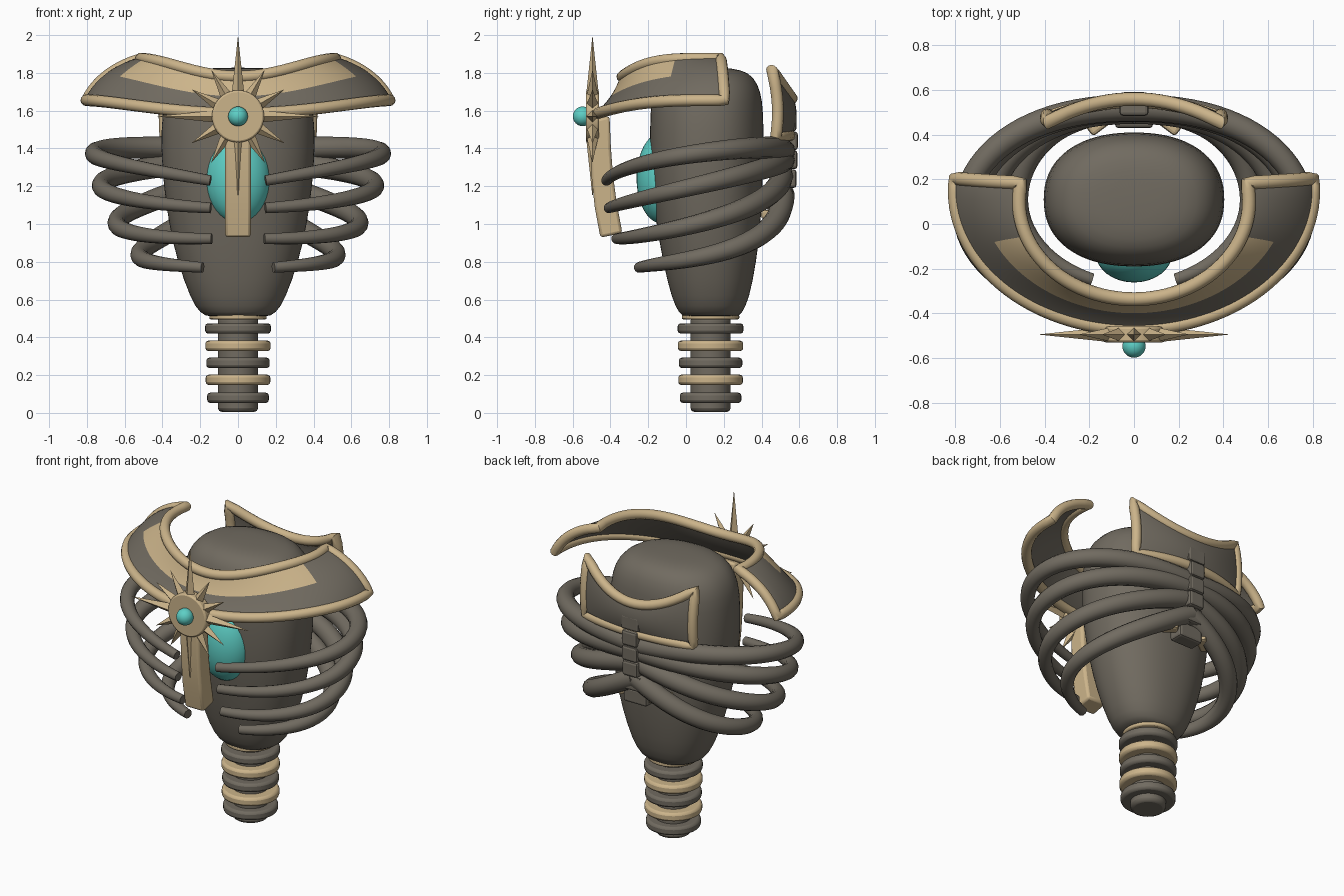
import bpy, bmesh, math
from mathutils import Vector, Matrix

if "Cube" in bpy.data.objects:
    bpy.data.objects.remove(bpy.data.objects["Cube"])


def material(name, rgb):
    m = bpy.data.materials.new(name)
    m.diffuse_color = (*rgb, 1)
    m.use_nodes = True
    m.node_tree.nodes["Principled BSDF"].inputs["Base Color"].default_value = m.diffuse_color
    return m


DARK = material("dark stone", (0.165, 0.147, 0.118))
TAN = material("pale gold", (0.60, 0.455, 0.255))
TEAL = material("teal glow", (0.11, 0.62, 0.56))


def finish(ob, mat, smooth=True):
    if mat:
        ob.data.materials.append(mat)
    bpy.ops.object.select_all(action='DESELECT')
    ob.select_set(True)
    bpy.context.view_layer.objects.active = ob
    if smooth:
        bpy.ops.object.shade_smooth_by_angle(angle=math.radians(40))
    return ob


def mesh_object(name, bm, mat, smooth=True):
    bmesh.ops.recalc_face_normals(bm, faces=bm.faces)
    me = bpy.data.meshes.new(name)
    bm.to_mesh(me)
    bm.free()
    ob = bpy.data.objects.new(name, me)
    bpy.context.collection.objects.link(ob)
    return finish(ob, mat, smooth)


def bevel(ob, width, segments=2):
    mod = ob.modifiers.new("bevel", 'BEVEL')
    mod.width, mod.segments = width, segments
    return ob


def loft(name, rings, mat, smooth=True):
    """Skin a list of closed rings of points and cap both ends."""
    bm = bmesh.new()
    vs = [[bm.verts.new(p) for p in r] for r in rings]
    n = len(vs[0])
    for a, b in zip(vs, vs[1:]):
        for i in range(n):
            bm.faces.new((a[i], a[(i + 1) % n], b[(i + 1) % n], b[i]))
    bm.faces.new(vs[0])
    bm.faces.new(vs[-1])
    return mesh_object(name, bm, mat, smooth)


def tube(name, pts, radius, mat, radii=None, closed=False):
    cu = bpy.data.curves.new(name, 'CURVE')
    cu.dimensions = '3D'
    cu.bevel_depth, cu.bevel_resolution, cu.use_fill_caps = radius, 4, True
    sp = cu.splines.new('POLY')
    sp.points.add(len(pts) - 1)
    for i, p in enumerate(pts):
        sp.points[i].co = (*p, 1)
        sp.points[i].radius = radii[i] if radii else 1
    sp.use_cyclic_u = closed
    ob = bpy.data.objects.new(name, cu)
    bpy.context.collection.objects.link(ob)
    finish(ob, None, False)
    bpy.ops.object.convert(target='MESH')
    return finish(bpy.context.object, mat)


def cylinder(name, r, z0, z1, y, mat, edge):
    bm = bmesh.new()
    bmesh.ops.create_cone(bm, cap_ends=True, segments=40, radius1=r, radius2=r, depth=z1 - z0,
                          matrix=Matrix.Translation((0, y, (z0 + z1) / 2)))
    return bevel(mesh_object(name, bm, mat), edge)


def box(name, size, loc, mat, rot=0, edge=0.015):
    bm = bmesh.new()
    bmesh.ops.create_cube(bm, size=1, matrix=Matrix.Translation(loc)
                          @ Matrix.Rotation(rot, 4, 'Z') @ Matrix.Diagonal((*size, 1)))
    return bevel(mesh_object(name, bm, mat, False), edge)


def ball(name, loc, size, mat):
    bm = bmesh.new()
    bmesh.ops.create_uvsphere(bm, u_segments=32, v_segments=20, radius=1,
                              matrix=Matrix.Translation(loc) @ Matrix.Diagonal((*size, 1)))
    return mesh_object(name, bm, mat)


def sheet(name, func, us, vs, mats, rule):
    """Curved plate from a surface function; rule(u, v) picks the material slot."""
    bm = bmesh.new()
    g = [[bm.verts.new(func(u, v)) for v in vs] for u in us]
    for i in range(len(us) - 1):
        for j in range(len(vs) - 1):
            f = bm.faces.new((g[i][j], g[i + 1][j], g[i + 1][j + 1], g[i][j + 1]))
            f.material_index = rule((us[i] + us[i + 1]) / 2, (vs[j] + vs[j + 1]) / 2)
    ob = mesh_object(name, bm, mats[0])
    for m in mats[1:]:
        ob.data.materials.append(m)
    mid = ob.data.polygons[len(ob.data.polygons) // 2]
    if mid.normal.y * mid.center.y < 0:
        ob.data.flip_normals()
    mod = ob.modifiers.new("thickness", 'SOLIDIFY')
    mod.thickness, mod.offset = 0.02, 0
    mod.material_offset = 1
    # frame tube around the border
    loop = ([func(u, vs[0]) for u in us] + [func(us[-1], v) for v in vs[1:]]
            + [func(u, vs[-1]) for u in us[-2::-1]] + [func(us[0], v) for v in vs[-2:0:-1]])
    tube(name + "_frame", loop, 0.031, TAN, closed=True)


def steps(a, b, n):
    return [a + (b - a) * i / n for i in range(n + 1)]


# Torso: rounded sections (z, half width, half depth, centre y)
def section(z, rx, ry, cy, n=40, e=0.89):
    pts = []
    for i in range(n):
        c, s = math.cos(math.tau * i / n), math.sin(math.tau * i / n)
        pts.append((rx * math.copysign(abs(c) ** e, c), cy + ry * math.copysign(abs(s) ** e, s), z))
    return pts


torso = [(0.505, 0.15, 0.14, 0.13), (0.525, 0.2, 0.165, 0.13), (0.6, 0.25, 0.205, 0.13),
         (0.8, 0.322, 0.248, 0.125), (1.0, 0.367, 0.277, 0.12), (1.2, 0.394, 0.295, 0.11),
         (1.4, 0.41, 0.303, 0.11), (1.6, 0.402, 0.3, 0.11), (1.7, 0.38, 0.287, 0.11),
         (1.78, 0.325, 0.25, 0.11), (1.818, 0.24, 0.185, 0.11), (1.828, 0.1, 0.08, 0.11)]
body = loft("torso", [section(*r) for r in torso], DARK)
sub = body.modifiers.new("smooth", 'SUBSURF')
sub.levels = sub.render_levels = 1

# Lower column with alternating discs
cylinder("lower_column", 0.106, 0.005, 0.51, 0.13, DARK, 0.02)
for i, (z, r) in enumerate([(0.08, 0.163), (0.175, 0.171), (0.265, 0.168), (0.355, 0.173), (0.447, 0.174)]):
    cylinder(f"column_disc_{i}", r, z - 0.027, z + 0.027, 0.13, TAN if i % 2 else DARK, 0.015)
cylinder("waist_ring", 0.152, 0.495, 0.522, 0.13, TAN, 0.008)

# Glowing heart in the chest
ball("heart", (0, -0.13, 1.243), (0.172, 0.132, 0.24), TEAL)


# Ribs: half-ellipse sweeps, fuller at the back and thinner to the front
def cubic(z, s):
    k = [0, 1 / 3, 2 / 3, 1]
    return sum(z[i] * math.prod((s - k[j]) / (k[i] - k[j]) for j in range(4) if j != i) for i in range(4))


ribs = [(0.762, 0.475, 0.045, 169, (1.385, 1.4, 1.34, 1.23)),
        (0.725, 0.467, 0.05, 168.5, (1.34, 1.265, 1.16, 1.085)),
        (0.642, 0.443, 0.065, 167.5, (1.265, 1.085, 0.965, 0.922)),
        (0.522, 0.395, 0.12, 159, (1.16, 0.92, 0.812, 0.77))]
for side in (-1, 1):
    for i, (rx, ry, cy, end, zs) in enumerate(ribs):
        ss = steps(0, 1, 40)
        pts = []
        for s in ss:
            sn, cs = math.sin(math.radians(end * s)), math.cos(math.radians(end * s))
            x = sn ** 0.88 if cs > 0 and sn > 0 else sn
            pts.append((side * rx * x, cy + ry * cs, cubic(zs, s)))
        tube(f"rib_{i}_{'left' if side < 0 else 'right'}", pts, 0.06, DARK,
             [1 - 0.53 * s ** 1.7 for s in ss])
    box("floating_rib_stub", (0.15, 0.07, 0.05), (side * 0.145, 0.465, 1.05), TAN, -side * 0.65)

# Back spine blocks
for i, z in enumerate(steps(1.04, 1.54, 5)):
    w = (0.17, 0.12, 0.11, 0.11, 0.11, 0.13)[i]
    box(f"spine_block_{i}", (w, 0.1, 0.098), (0, (0.48, 0.515, 0.535, 0.54, 0.542, 0.535)[i], z), DARK)


# Front collar wrapping the shoulders, flared at the front
def collar(t, v):
    ai, ao = math.radians(101 * t), math.radians(95 * t)
    ci, co = max(0, math.cos(ai)), max(0, math.cos(ao))
    inner = Vector((0.515 * math.sin(ai), 0.1 - 0.437 * math.cos(ai), 1.875 - 0.095 * ci ** 3.5))
    outer = Vector((0.803 * math.sin(ao), 0.15 - 0.62 * math.cos(ao), 1.655 - 0.07 * co ** 3))
    p = inner.lerp(outer, v)
    b = 4 * v * (1 - v)
    return Vector((p.x * (1 + 0.04 * b * (1 - co)), p.y + 0.012 * b * co, p.z + 0.03 * b * (1 - 1.4 * co)))


sheet("collar", collar, steps(-1, 1, 64), steps(0, 1, 12), [TAN, DARK, DARK],
      lambda u, v: 0 if abs(u) < 0.69 and v < 0.46 else 1)


# Back plate behind the neck, wings leaning forward
def back(u, v):
    top = Vector((0.39 * u, 0.56 - 0.105 * u * u, 1.665 + 0.15 * u * u))
    low = Vector((0.388 * u, 0.55 - 0.075 * u * u, 1.47 - 0.015 * u * u))
    p = top.lerp(low, v)
    p.y += 0.02 * 4 * v * (1 - v)
    return p


sheet("back_plate", back, steps(-1, 1, 20), steps(0, 1, 8), [DARK, DARK], lambda u, v: 0)

# Breastbone bar
bar = [(-0.455, 1.56, 0.05), (-0.452, 1.4, 0.054), (-0.443, 1.25, 0.056),
       (-0.425, 1.1, 0.058), (-0.395, 0.94, 0.058)]
bevel(loft("breastbone", [[(sx * 0.068, y + sy * d, z + sy * 0.012)
                           for sx, sy in ((-1, -1), (1, -1), (1, 1), (-1, 1))]
                          for y, z, d in bar], TAN), 0.015)

# Sunburst medallion with long rays on the main axes
C = Vector((0, -0.495, 1.57))
bm = bmesh.new()
bmesh.ops.create_cone(bm, cap_ends=True, segments=40, radius1=0.138, radius2=0.138, depth=0.07,
                      matrix=Matrix.Translation(C) @ Matrix.Rotation(math.pi / 2, 4, 'X'))
bevel(mesh_object("medallion", bm, TAN), 0.01)
bm = bmesh.new()
for i in range(12):
    a = math.tau * i / 12
    length = 0.43 if i % 3 == 0 else 0.285
    d, s = Vector((math.cos(a), 0, math.sin(a))), Vector((-math.sin(a), 0, math.cos(a)))
    f = Vector((0, 1, 0))
    base = [bm.verts.new(C + d * 0.11 + o * 0.034) for o in (s, f, -s, -f)]
    tip = bm.verts.new(C + d * length)
    for k in range(4):
        bm.faces.new((base[k], base[(k + 1) % 4], tip))
    bm.faces.new(base)
mesh_object("sun_rays", bm, TAN, False)
ball("medallion_gem", (0, -0.547, 1.57), (0.052, 0.052, 0.052), TEAL)
